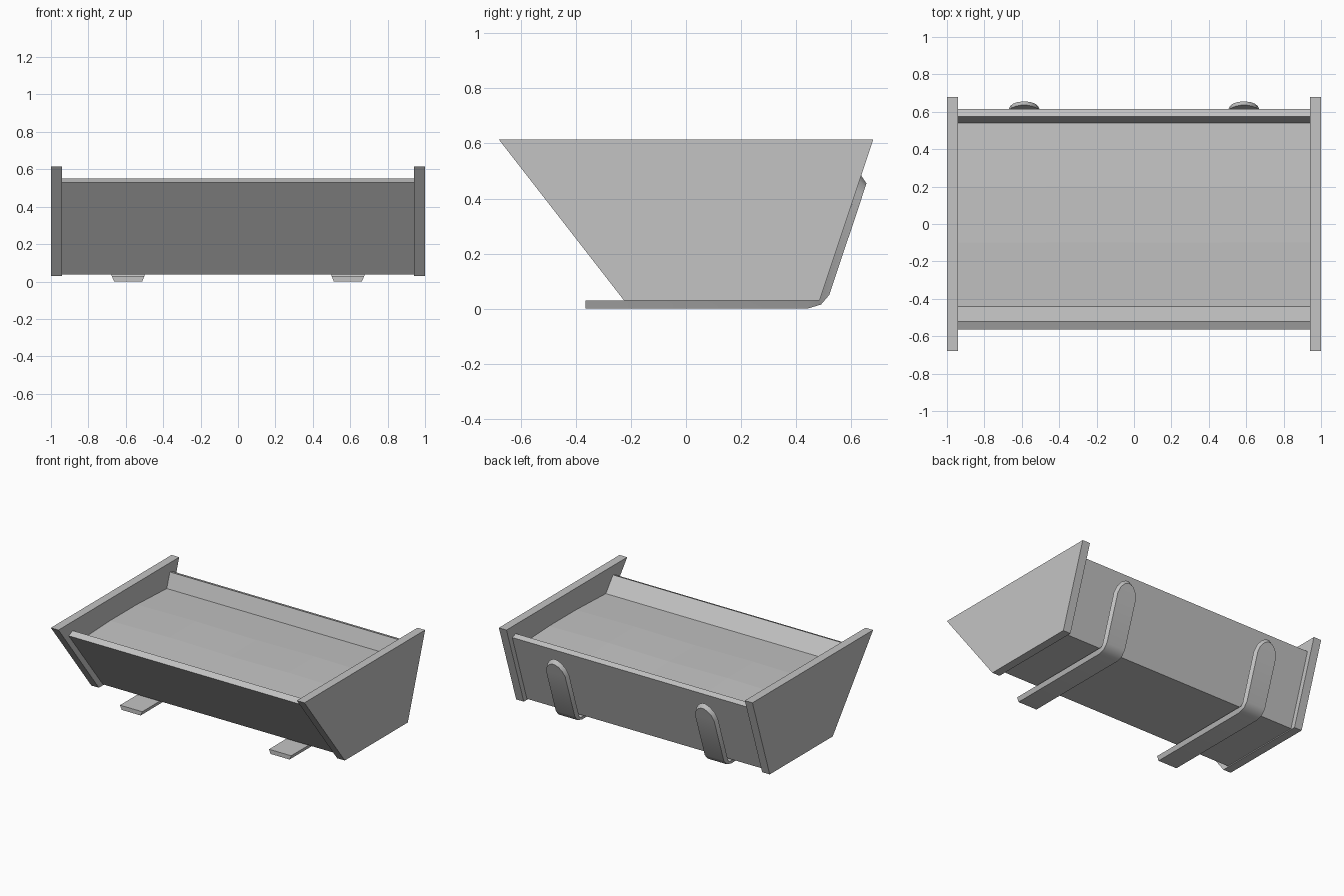
import bpy
import bmesh

cube = bpy.data.objects.get("Cube")
if cube:
    bpy.data.objects.remove(cube, do_unlink=True)

# One grey finish for every part
grey = bpy.data.materials.new("plain grey")
grey.use_nodes = True
grey.diffuse_color = (0.55, 0.55, 0.55, 1)
grey.node_tree.nodes["Principled BSDF"].inputs["Base Color"].default_value = grey.diffuse_color


def finish(bm, name):
    bmesh.ops.recalc_face_normals(bm, faces=bm.faces)
    mesh = bpy.data.meshes.new(name)
    bm.to_mesh(mesh)
    bm.free()
    mesh.materials.append(grey)
    obj = bpy.data.objects.new(name, mesh)
    bpy.context.collection.objects.link(obj)
    return obj


def loft(name, rings):
    """Skin a row of equal-sized point rings and cap both ends."""
    bm = bmesh.new()
    rows = [[bm.verts.new(p) for p in ring] for ring in rings]
    n = len(rows[0])
    for a, b in zip(rows, rows[1:]):
        for i in range(n):
            j = (i + 1) % n
            bm.faces.new((a[i], a[j], b[j], b[i]))
    bm.faces.new(rows[0])
    bm.faces.new(rows[-1])
    return finish(bm, name)


def prism(name, profile, x0, x1):
    return loft(name, [[(x, y, z) for y, z in profile] for x in (x0, x1)])


# Sloping end plates
plate = [(-0.68, 0.615), (0.68, 0.615), (0.485, 0.03), (-0.225, 0.03)]
for side, s in (("left", 1), ("right", -1)):
    prism(f"{side}_end_plate", plate, 0.94 * s, s)

# Open trough with leaning front and back walls
trough = [(-0.565, 0.53), (-0.18, 0.037), (0.45, 0.037), (0.615, 0.537),
          (0.575, 0.55), (0.42, 0.085), (-0.158, 0.085), (-0.52, 0.55)]
prism("trough", trough, -0.94, 0.94)

# Filling, slightly heaped along the middle
rings = []
for k in range(5):
    x = -0.94 + 0.47 * k
    heap = 0.46 + (0.006 if k % 2 else 0)
    rings.append([(x, -0.44, 0.447), (x, -0.1, heap), (x, 0.2, heap),
                  (x, 0.54, 0.445), (x, 0.515, 0.37), (x, -0.38, 0.37)])
loft("filling", rings)

# Bent straps: inner point, outer point, width factor
path = [((-0.365, 0.03), (-0.365, 0), 1),
        ((0.44, 0.03), (0.44, 0), 1),
        ((0.475, 0.03), (0.49, 0.015), 1),
        ((0.49, 0.045), (0.52, 0.05), 1),
        ((0.602, 0.38), (0.629, 0.375), 1),
        ((0.618, 0.43), (0.642, 0.415), 0.82),
        ((0.63, 0.465), (0.651, 0.442), 0.5),
        ((0.636, 0.483), (0.655, 0.455), 0.14)]
for side, cx in (("left", 0.5875), ("right", -0.5875)):
    rings = []
    for (yi, zi), (yo, zo), f in path:
        wi, wo = 0.0875 * f, 0.075 * f
        rings.append([(cx - wi, yi, zi), (cx + wi, yi, zi),
                      (cx + wo, yo, zo), (cx - wo, yo, zo)])
    strap = loft(f"{side}_strap", rings)
    bpy.ops.object.select_all(action="DESELECT")
    strap.select_set(True)
    bpy.context.view_layer.objects.active = strap
    bpy.ops.object.shade_smooth_by_angle(angle=0.7)
